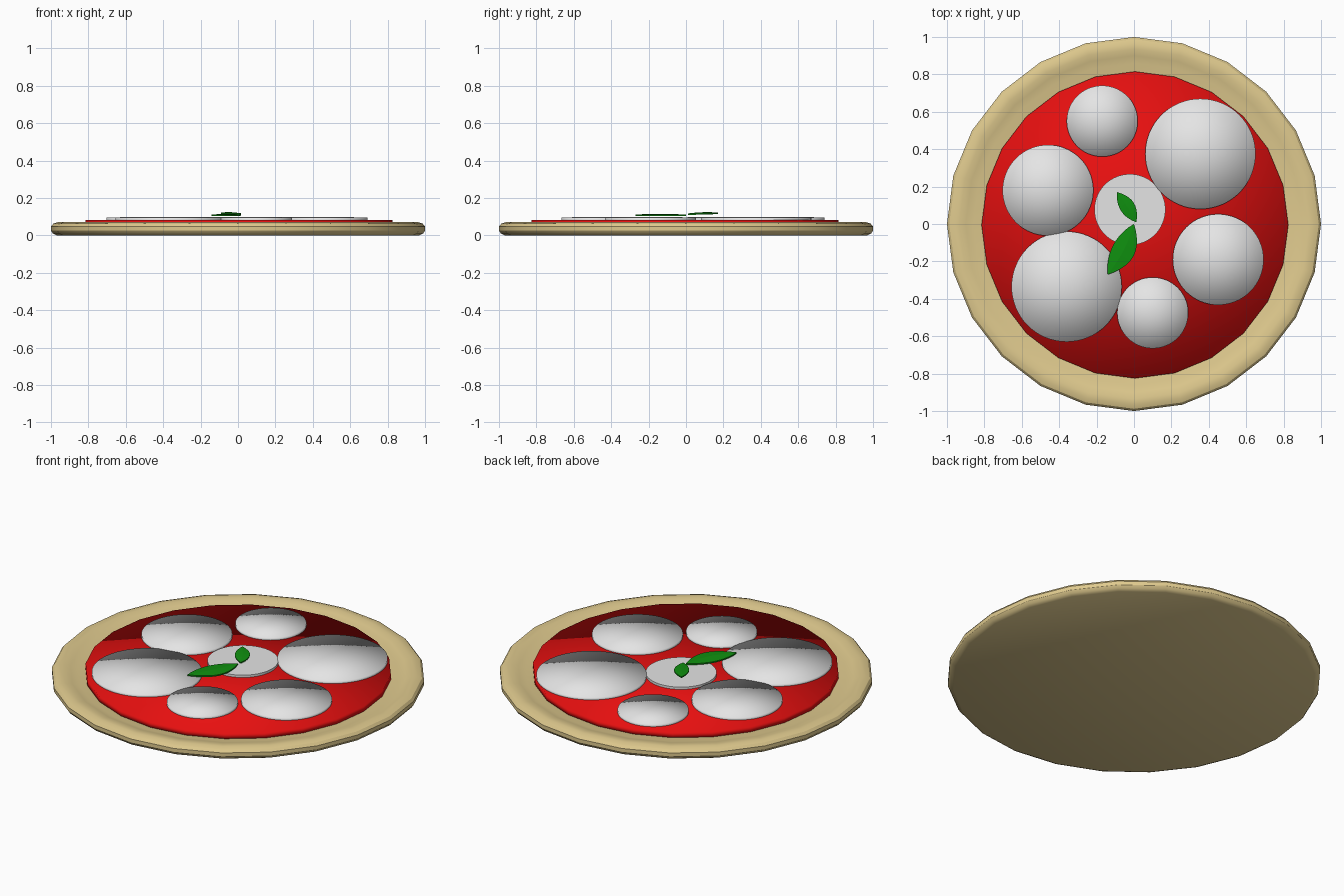
import bpy, bmesh
from math import sin, cos, pi, radians
from mathutils import Vector

cube = bpy.data.objects.get("Cube")
if cube:
    bpy.data.objects.remove(cube, do_unlink=True)


def material(name, rgb):
    m = bpy.data.materials.new(name)
    m.use_nodes = True
    m.diffuse_color = (*rgb, 1)
    bsdf = next(n for n in m.node_tree.nodes if n.type == 'BSDF_PRINCIPLED')
    bsdf.inputs["Base Color"].default_value = (*rgb, 1)
    return m


DOUGH = material("baked dough", (0.74, 0.59, 0.27))
SAUCE = material("tomato red", (0.8, 0.005, 0.005))
CHEESE = material("cheese white", (0.78, 0.78, 0.78))
LEAF = material("leaf green", (0.005, 0.28, 0.005))


def finish(name, bm, mat, angle=180):
    """Turn a bmesh into an object; angle is the smoothing limit in degrees."""
    bmesh.ops.recalc_face_normals(bm, faces=bm.faces)
    me = bpy.data.meshes.new(name)
    bm.to_mesh(me)
    bm.free()
    me.materials.append(mat)
    if angle:
        me.shade_smooth()
        if angle < 180:
            me.set_sharp_from_angle(angle=radians(angle))
    ob = bpy.data.objects.new(name, me)
    bpy.context.collection.objects.link(ob)
    return ob


def lathe(name, profile, sides, mat, centre=(0, 0), angle=180):
    """Revolve (radius, z) points that start and end on the axis."""
    bm = bmesh.new()
    cx, cy = centre
    rings = []
    for r, z in profile:
        n = sides if r else 1
        rings.append([bm.verts.new((cx + r * cos(2 * pi * i / sides),
                                    cy + r * sin(2 * pi * i / sides), z))
                      for i in range(n)])
    for a, b in zip(rings, rings[1:]):
        for i in range(sides):
            j = (i + 1) % sides
            quad = [a[i % len(a)], a[j % len(a)], b[j % len(b)], b[i % len(b)]]
            bm.faces.new(list(dict.fromkeys(quad)))
    return finish(name, bm, mat, angle)


def leaf(name, base, tip, half_width, bow, steps=10, thick=0.008):
    """Pointed leaf with a raised midrib, along a bowed line from base to tip."""
    bm = bmesh.new()
    base, tip = Vector(base), Vector(tip)
    side = (tip - base).cross(Vector((0, 0, 1))).normalized()
    rows = []
    for k in range(steps + 1):
        t = k / steps
        w = half_width * sin(pi * t) ** 0.85 if 0 < k < steps else 0
        mid = base.lerp(tip, t) + side * bow * sin(pi * t)
        rib = Vector((0, 0, 0.004 * sin(pi * t)))
        rows.append([bm.verts.new(mid - side * w), bm.verts.new(mid + rib),
                     bm.verts.new(mid + side * w)])
    for a, b in zip(rows, rows[1:]):
        for i in range(2):
            bm.faces.new((a[i], a[i + 1], b[i + 1], b[i]))
    bmesh.ops.remove_doubles(bm, verts=bm.verts, dist=0.0005)
    ob = finish(name, bm, LEAF, 0)
    mod = ob.modifiers.new("thickness", 'SOLIDIFY')
    mod.thickness = thick
    mod.offset = 0
    return ob


# Crust with a rounded rim and a sunken floor
lathe("crust", [(0, 0), (0.97, 0), (0.99, 0.01), (1, 0.025), (1, 0.047),
                (0.988, 0.062), (0.965, 0.07), (0.935, 0.07), (0.9, 0.062),
                (0.86, 0.05), (0, 0.05)], 24, DOUGH, angle=30)

# Sauce layer
lathe("sauce", [(0, 0.045), (0.82, 0.045), (0.82, 0.081), (0, 0.081)],
      24, SAUCE, (0.005, -0.005))

# Cheese slices: centre and radius
slices = [(-0.17, 0.55, 0.19), (0.355, 0.375, 0.295), (-0.46, 0.18, 0.243),
          (0.45, -0.19, 0.243), (-0.36, -0.335, 0.295), (0.1, -0.475, 0.19)]
for n, (x, y, r) in enumerate(slices, 1):
    lathe(f"cheese_slice_{n}", [(0, 0.07), (r, 0.07), (r, 0.096), (0, 0.098)],
          64, CHEESE, (x, y))
lathe("centre_cheese_slice", [(0, 0.07), (0.19, 0.07), (0.19, 0.095), (0, 0.095)],
      64, CHEESE, (-0.022, 0.077), angle=30)

# Two herb leaves
leaf("large_leaf", (0, 0, 0.107), (-0.14, -0.27, 0.107), 0.062, -0.015)
leaf("small_leaf", (0.012, 0.01, 0.113), (-0.09, 0.17, 0.118), 0.04, 0.004)
